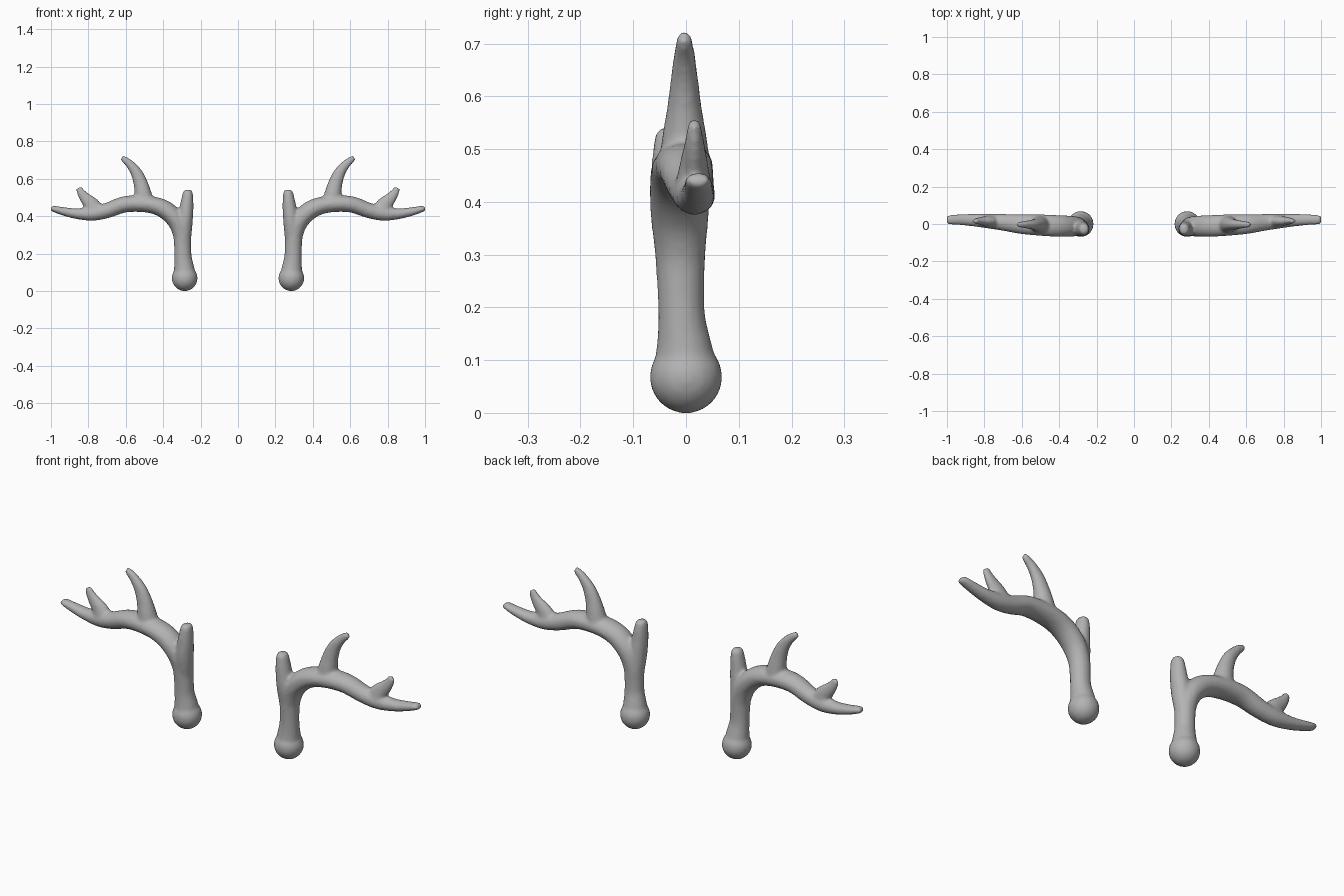
import bpy, bmesh, math
from mathutils import Vector

if "Cube" in bpy.data.objects:
    bpy.data.objects.remove(bpy.data.objects["Cube"])

SIDES = 16


def catmull(pts, steps=5):
    """Smooth a list of (x, y, z, half_width, half_depth) stations."""
    p = [Vector(q) for q in pts]
    p = [2 * p[0] - p[1]] + p + [2 * p[-1] - p[-2]]
    out = []
    for i in range(1, len(p) - 2):
        a, b, c, d = p[i - 1:i + 3]
        for k in range(steps):
            t = k / steps
            out.append(0.5 * (2 * b + (c - a) * t + (2 * a - 5 * b + 4 * c - d) * t * t
                              + (3 * b - a - 3 * c + d) * t ** 3))
    return out + [p[-2]]


def tube(bm, pts):
    """Closed tapering tube; cross-sections are ellipses across the path and y."""
    path = catmull(pts)
    pos = [Vector(q[:3]) for q in path]
    rings = []
    for i, q in enumerate(path):
        t = (pos[min(i + 1, len(pos) - 1)] - pos[max(i - 1, 0)]).normalized()
        u = Vector((0, 1, 0)).cross(t).normalized()
        v = t.cross(u)
        rings.append([bm.verts.new(pos[i]
                                   + u * q[3] * math.cos(2 * math.pi * k / SIDES)
                                   + v * q[4] * math.sin(2 * math.pi * k / SIDES))
                      for k in range(SIDES)])
    for a, b in zip(rings, rings[1:]):
        for k in range(SIDES):
            n = (k + 1) % SIDES
            bm.faces.new((a[k], a[n], b[n], b[k]))
    bm.faces.new(rings[0][::-1])
    bm.faces.new(rings[-1])


bm = bmesh.new()

# base knob
ball = bmesh.ops.create_uvsphere(bm, u_segments=24, v_segments=16, radius=0.069)
bmesh.ops.translate(bm, verts=ball["verts"], vec=(0.285, 0, 0.068))

# main beam, from the knob up and out to the tip
tube(bm, [(.285, 0, .07, .062, .062), (.288, -.003, .12, .055, .054),
          (.294, -.008, .18, .047, .045), (.296, -.01, .24, .046, .045),
          (.302, -.011, .31, .048, .049), (.332, -.012, .38, .05, .056),
          (.395, -.011, .437, .049, .058), (.48, -.007, .463, .045, .058),
          (.60, -.001, .464, .044, .053), (.70, .009, .430, .041, .045),
          (.78, .016, .413, .038, .040), (.86, .021, .413, .029, .034),
          (.93, .023, .425, .023, .029), (.985, .023, .439, .017, .025),
          (1.0, .023, .443, .013, .018)])

# brow tine
tube(bm, [(.292, -.012, .28, .042, .042), (.284, -.022, .37, .042, .045),
          (.276, -.026, .44, .038, .041), (.270, -.027, .50, .031, .036),
          (.268, -.027, .53, .025, .030), (.268, -.027, .541, .016, .019)])

# tall middle tine
tube(bm, [(.50, -.003, .46, .056, .05), (.508, -.003, .52, .046, .043),
          (.522, -.003, .58, .038, .033), (.545, -.003, .635, .031, .026),
          (.580, -.003, .68, .023, .02), (.612, -.003, .706, .017, .015),
          (.623, -.003, .712, .012, .011)])

# short outer tine
tube(bm, [(.765, .014, .425, .056, .036), (.787, .015, .465, .042, .028),
          (.820, .016, .50, .030, .021), (.842, .016, .532, .022, .015),
          (.851, .016, .553, .015, .012)])

bmesh.ops.recalc_face_normals(bm, faces=bm.faces)
mesh = bpy.data.meshes.new("antlers")
bm.to_mesh(mesh)
bm.free()
antlers = bpy.data.objects.new("antlers", mesh)
bpy.context.collection.objects.link(antlers)

# darker grey surface
grey = bpy.data.materials.new("antler_grey")
grey.diffuse_color = (0.45, 0.45, 0.45, 1)
grey.use_nodes = True
grey.node_tree.nodes["Principled BSDF"].inputs["Base Color"].default_value = grey.diffuse_color
mesh.materials.append(grey)

# fuse the tines, soften the joints, mirror to the other side
remesh = antlers.modifiers.new("fuse", 'REMESH')
remesh.mode = 'VOXEL'
remesh.voxel_size = 0.008
remesh.use_smooth_shade = True
soften = antlers.modifiers.new("soften", 'SMOOTH')
soften.factor = 0.5
soften.iterations = 5
mirror = antlers.modifiers.new("other_side", 'MIRROR')
mirror.use_axis = (True, False, False)
